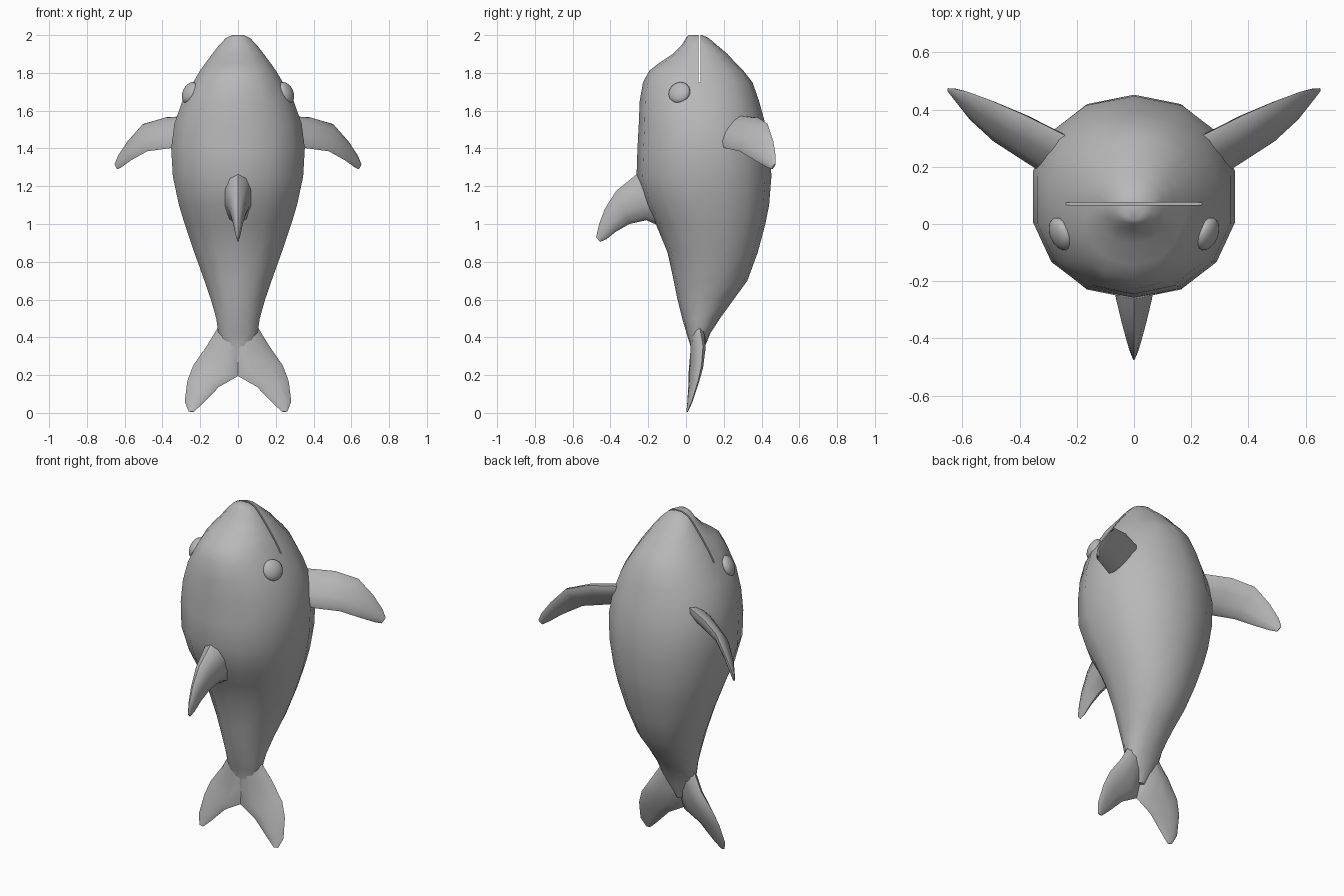
import bpy, bmesh, math
from mathutils import Vector

if "Cube" in bpy.data.objects:
    bpy.data.objects.remove(bpy.data.objects["Cube"])

grey = bpy.data.materials.new("skin_grey")
grey.diffuse_color = (0.48, 0.48, 0.48, 1)
grey.use_nodes = True
grey.node_tree.nodes["Principled BSDF"].inputs["Base Color"].default_value = grey.diffuse_color


def finish(ob, angle=50):
    bpy.ops.object.select_all(action='DESELECT')
    ob.select_set(True)
    bpy.context.view_layer.objects.active = ob
    bpy.ops.object.shade_smooth_by_angle(angle=math.radians(angle))


def loft(name, rings):
    """Skin a closed tube through rings of equal point count."""
    bm = bmesh.new()
    loops = [[bm.verts.new(p) for p in ring] for ring in rings]
    n = len(loops[0])
    for a, b in zip(loops, loops[1:]):
        for i in range(n):
            j = (i + 1) % n
            bm.faces.new((a[i], a[j], b[j], b[i]))
    bm.faces.new(loops[0])
    bm.faces.new(loops[-1])
    bmesh.ops.recalc_face_normals(bm, faces=bm.faces)
    me = bpy.data.meshes.new(name)
    bm.to_mesh(me)
    bm.free()
    me.materials.append(grey)
    ob = bpy.data.objects.new(name, me)
    bpy.context.collection.objects.link(ob)
    return ob


def fin(name, sections, side=1, n=10):
    """Each section: leading edge, trailing edge, half thickness."""
    mids = [(Vector(u) + Vector(l)) / 2 for u, l, t in sections]
    rings = []
    for k, (u, l, t) in enumerate(sections):
        chord = (Vector(u) - Vector(l)) / 2
        span = mids[min(k + 1, len(mids) - 1)] - mids[max(k - 1, 0)]
        normal = chord.cross(span).normalized()
        ring = []
        for i in range(n):
            a = math.tau * i / n
            p = mids[k] + chord * math.cos(a) + normal * (t * math.sin(a))
            ring.append((p.x * side, p.y, p.z))
        rings.append(ring)
    finish(loft(name, rings))


def spow(v, e):
    return math.copysign(abs(v) ** e, v)


# Body: height, half width, belly-side y, back-side y
profile = [
    (2.00, .030, .015, .085), (1.985, .065, .000, .120), (1.95, .100, -.020, .160),
    (1.90, .140, -.070, .220), (1.85, .178, -.145, .265), (1.81, .207, -.195, .305),
    (1.75, .243, -.228, .352), (1.65, .302, -.245, .387), (1.53, .345, -.250, .420),
    (1.40, .362, -.257, .447), (1.25, .353, -.262, .452), (1.10, .320, -.215, .440),
    (1.00, .289, -.160, .420), (.85, .237, -.098, .380), (.70, .182, -.065, .325),
    (.60, .147, -.045, .252), (.50, .118, -.020, .180), (.42, .106, .003, .128),
    (.35, .075, .025, .100), (.27, .025, .025, .070),
]
SEG = 14
body_rings = []
for z, w, y0, y1 in profile:
    yc, ry = (y0 + y1) / 2, (y1 - y0) / 2
    body_rings.append([(w * spow(math.sin(math.tau * i / SEG), .92),
                        yc + ry * spow(math.cos(math.tau * i / SEG), .92), z)
                       for i in range(SEG)])
body = loft("body", body_rings)

# Mouth slit cut across the snout
bpy.ops.mesh.primitive_cube_add(size=1, location=(0, .071, 1.95))
cutter = bpy.context.object
cutter.name = "mouth_cutter"
cutter.scale = (1, .009, .4)
cutter.hide_render = True
mod = body.modifiers.new("mouth", 'BOOLEAN')
mod.operation = 'DIFFERENCE'
mod.solver = 'EXACT'
mod.object = cutter
bpy.context.view_layer.objects.active = body
bpy.ops.object.modifier_apply(modifier=mod.name)
bpy.data.objects.remove(cutter)
finish(body)

# Dorsal fin
fin("dorsal_fin", [
    ((0, -.17, 1.34), (0, -.12, .98), .085),
    ((0, -.29, 1.24), (0, -.21, 1.02), .066),
    ((0, -.37, 1.175), (0, -.30, 1.00), .045),
    ((0, -.43, 1.08), (0, -.37, .96), .027),
    ((0, -.46, 1.00), (0, -.42, .92), .015),
    ((0, -.476, .93), (0, -.455, .905), .005),
])

for side, label in ((1, "right"), (-1, "left")):
    # Flippers
    fin(label + "_flipper", [
        ((.24, .31, 1.57), (.27, .15, 1.42), .040),
        ((.38, .38, 1.565), (.37, .215, 1.40), .036),
        ((.50, .432, 1.53), (.48, .285, 1.385), .028),
        ((.58, .462, 1.44), (.565, .362, 1.338), .019),
        ((.632, .474, 1.365), (.615, .425, 1.302), .012),
        ((.652, .474, 1.32), (.638, .455, 1.29), .006),
    ], side)
    # Tail flukes
    fin(label + "_fluke", [
        ((.095, .070, .47), (-.02, .055, .42), .040),
        ((.165, .090, .355), (-.01, .035, .29), .034),
        ((.238, .082, .25), (0, .022, .195), .026),
        ((.268, .064, .17), (.10, .018, .138), .018),
        ((.282, .030, .06), (.19, .010, .046), .010),
        ((.262, .008, .008), (.235, .004, .005), .004),
    ], side)
    # Eyes: flattened spheres lying on the head
    bpy.ops.mesh.primitive_uv_sphere_add(segments=20, ring_count=12, radius=1)
    eye = bpy.context.object
    eye.name = label + "_eye"
    eye.scale = (.060, .060, .032)
    eye.location = (.256 * side, -.035, 1.695)
    eye.rotation_euler = Vector((.84 * side, -.36, .40)).to_track_quat('Z', 'Y').to_euler()
    eye.data.materials.append(grey)
    finish(eye)
